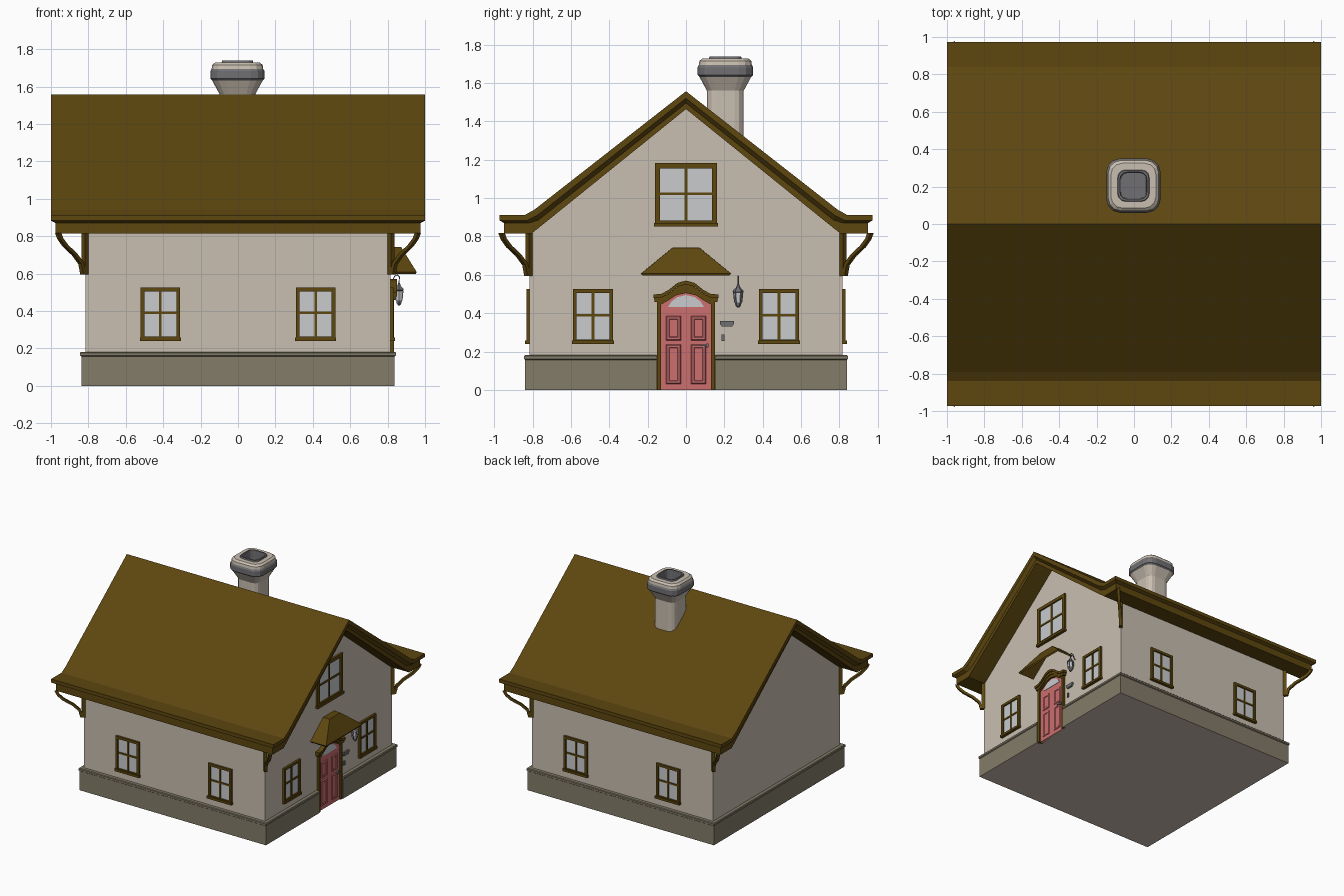
import bpy, bmesh, math
from mathutils import Vector

if "Cube" in bpy.data.objects:
    bpy.data.objects.remove(bpy.data.objects["Cube"])


def material(name, *rgb):
    lin = [((c / 255 + 0.055) / 1.055) ** 2.4 for c in rgb] + [1.0]
    m = bpy.data.materials.new(name)
    m.use_nodes = True
    m.diffuse_color = lin
    bsdf = next(n for n in m.node_tree.nodes if n.type == 'BSDF_PRINCIPLED')
    bsdf.inputs["Base Color"].default_value = lin
    return m


BROWN = material("brown_wood", 93, 70, 15)
PLASTER = material("cream_plaster", 202, 191, 177)
STONE = material("olive_stone", 131, 124, 105)
PINK = material("pink_paint", 204, 110, 110)
GLASS = material("pale_glass", 200, 203, 206)
GREY = material("grey_metal", 112, 112, 115)

WALL = 0.815
FRONT, RIGHT, BACK = 0, math.pi / 2, math.pi


def make(name, verts, faces, mats, indices=None, loc=(0, 0, 0), rot=0):
    mesh = bpy.data.meshes.new(name)
    mesh.from_pydata(verts, [], faces)
    for m in mats:
        mesh.materials.append(m)
    for i, p in enumerate(mesh.polygons):
        p.material_index = indices[i] if indices else 0
    bm = bmesh.new()
    bm.from_mesh(mesh)
    bmesh.ops.recalc_face_normals(bm, faces=bm.faces)
    bm.to_mesh(mesh)
    bm.free()
    ob = bpy.data.objects.new(name, mesh)
    ob.location, ob.rotation_euler = loc, (0, 0, rot)
    bpy.context.collection.objects.link(ob)
    return ob


def plate(name, polys, d0, d1, mat, loc=(0, 0, 0), rot=0):
    """Prisms from (u, z) outlines, standing out from a wall by d0 to d1."""
    verts, faces = [], []
    for poly in polys:
        b, n = len(verts), len(poly)
        verts += [(u, -d, z) for d in (d0, d1) for u, z in poly]
        faces += [list(range(b, b + n)), list(range(b + n, b + 2 * n))]
        faces += [(b + i, b + (i + 1) % n, b + n + (i + 1) % n, b + n + i) for i in range(n)]
    return make(name, verts, faces, [mat], None, loc, rot)


def rect(u0, u1, z0, z1):
    return [(u0, z0), (u1, z0), (u1, z1), (u0, z1)]


def strip(a, b):
    return [(a[i], a[i + 1], b[i + 1], b[i]) for i in range(len(a) - 1)]


def both(half):
    """Mirror a half outline that starts on the centre line."""
    return [(-u, z) for u, z in reversed(half[1:])] + half


def loft(name, rings, mats, bands, caps, loc=(0, 0, 0), rot=0):
    n = len(rings[0])
    verts = [v for r in rings for v in r]
    faces = [(k * n + i, k * n + (i + 1) % n, (k + 1) * n + (i + 1) % n, (k + 1) * n + i)
             for k in range(len(rings) - 1) for i in range(n)]
    index = [b for b in bands for i in range(n)]
    faces += [list(range(n)), list(range(len(verts) - n, len(verts)))]
    return make(name, verts, faces, mats, index + list(caps), loc, rot)


def wall_place(side, u, z=0):
    """Location on a wall; u runs to the right as seen from outside."""
    return Vector((u * math.cos(side) + WALL * math.sin(side),
                   u * math.sin(side) - WALL * math.cos(side), z))


# Walls with gables
gable = both([(0, 1.50), (WALL, 0.86), (WALL, 0.1)])
plate("walls", [gable], -WALL, WALL, PLASTER, rot=RIGHT)


# Stone plinth with a notch for the door
def footprint(h, z):
    n, d = 0.155, WALL + 0.002
    return [(x, y, z) for x, y in ((-h, -h), (h, -h), (h, -n), (d, -n), (d, n), (h, n), (h, h), (-h, h))]


loft("plinth", [footprint(h, z) for h, z in
     ((0.838, 0), (0.838, 0.157), (0.845, 0.162), (0.845, 0.176), (0.84, 0.181))],
     [STONE, PLASTER], [0] * 4, (1, 0))

# Roof: stepped layers with kicked-out eaves
levels = [both(h) for h in (
    [(0, 1.557), (0.79, 0.94), (0.84, 0.912), (0.972, 0.912)],
    [(0, 1.52), (0.775, 0.91), (0.83, 0.883), (0.972, 0.883)],
    [(0, 1.495), (0.77, 0.885), (0.82, 0.87), (0.948, 0.87)],
    [(0, 1.464), (0.77, 0.843), (0.806, 0.815), (0.948, 0.815)])]
loop = list(zip((1, 1, 0.975, 0.975), levels))
loop += [(-x, lv) for x, lv in reversed(loop)]
n = len(levels[0])
verts = [(x, y, z) for x, lv in loop for y, z in lv]
faces = [(k * n + i, k * n + i + 1, (k + 1) % 8 * n + i + 1, (k + 1) % 8 * n + i)
         for k in range(8) for i in range(n - 1)]
faces += [[j * n + e for j in (k, k + 1, 6 - k, 7 - k)] for e in (0, n - 1) for k in range(3)]
make("roof", verts, faces, [BROWN])


# Chimney
def soft_square(h, z):
    r, pts = 0.5 * h, []
    for q in range(4):
        cx, cy = [(1, 1), (-1, 1), (-1, -1), (1, -1)][q]
        for s in range(4):
            a = math.pi / 2 * (q + s / 3)
            pts.append((cx * (h - r) + r * math.cos(a), cy * (h - r) + r * math.sin(a), z))
    return pts


stack = [(0.096, 1.25), (0.096, 1.56), (0.135, 1.632), (0.145, 1.642), (0.145, 1.682), (0.138, 1.694),
         (0.135, 1.715), (0.12, 1.728), (0.085, 1.728), (0.082, 1.738), (0.072, 1.738), (0.068, 1.6)]
loft("chimney", [soft_square(h, z) for h, z in stack], [PLASTER, GREY],
     [0, 0, 1, 1, 1, 0, 0, 0, 1, 1, 1], (0, 1), (-0.003, 0.205, 0))


# Windows
def window(name, side, u, z0, z1, w, t):
    loc, h, mid = wall_place(side, u), w / 2, (z0 + z1) / 2 + 0.005
    plate(name + "_glass", [rect(-h + t / 2, h - t / 2, z0 + t / 2, z1 - t / 2)], -0.01, 0.004, GLASS, loc, side)
    frame = [rect(-h, -h + t, z0, z1), rect(h - t, h, z0, z1),
             rect(-h, h, z1 - t, z1), rect(-h, h, z0, z0 + t)]
    plate(name + "_frame", frame, -0.01, 0.016, BROWN, loc, side)
    plate(name + "_bars", [rect(-0.007, 0.007, z0, z1), rect(-h, h, mid - 0.007, mid + 0.007)],
          -0.01, 0.01, BROWN, loc, side)
    plate(name + "_sill", [rect(-h - 0.005, h + 0.005, z0 - 0.004, z0 + 0.014)], -0.01, 0.024, BROWN, loc, side)


for s in (-1, 1):
    tag = "left" if s > 0 else "right"
    window("front_window_" + tag, FRONT, s * 0.415, 0.244, 0.525, 0.21, 0.02)
    window("back_window_" + tag, BACK, s * 0.415, 0.244, 0.525, 0.21, 0.02)
    window("gable_window_" + tag, RIGHT, s * 0.485, 0.244, 0.525, 0.21, 0.02)
window("attic_window", RIGHT, 0, 0.855, 1.182, 0.325, 0.027)

# Door with arched head, raised panels and fan light
door_at = wall_place(RIGHT, 0)
head = [(0, 0.505), (0.05, 0.494), (0.1, 0.462), (0.131, 0.445), (0.131, 0)]
plate("door", [both(head)], -0.02, 0.006, PINK, door_at, RIGHT)
for s in (-1, 1):
    for z0, z1 in ((0.03, 0.238), (0.258, 0.387)):
        rings = []
        for g, d in ((0, 0.005), (0.006, 0.012), (0.016, 0.012), (0.02, 0.008)):
            rings.append([(u, -d, z) for u, z in rect(s * 0.065 - 0.04 + g, s * 0.065 + 0.04 - g, z0 + g, z1 - g)])
        loft("door_panel", rings, [PINK], [0] * 3, (0, 0), door_at, RIGHT)
fan = both([(0, 0.495), (0.045, 0.484), (0.075, 0.462), (0.094, 0.432)])
plate("door_fan_light", [fan], 0, 0.009, GLASS, door_at, RIGHT)
plate("door_handle", [rect(0.075, 0.118, 0.229, 0.236), rect(0.106, 0.118, 0.222, 0.243)],
      0, 0.02, GREY, door_at, RIGHT)

# Door surround and ogee cornice
outer = [(0, 0.545), (0.05, 0.53), (0.1, 0.495), (0.152, 0.48), (0.152, 0)]
plate("door_surround", strip(both(outer), both(head)), -0.02, 0.02, BROWN, door_at, RIGHT)
crown = [(0, 0.57), (0.045, 0.558), (0.09, 0.522), (0.13, 0.5), (0.17, 0.498)]
for drop0, drop1, depth in ((0, 0.02, 0.035), (0.02, 0.04, 0.027)):
    top = [(u * (1 - drop0), z - drop0) for u, z in crown]
    low = [(u * (1 - drop0 * 2), z - drop1) for u, z in crown]
    plate("door_cornice", strip(both(top), both(low)), -0.01, depth, BROWN, door_at, RIGHT)

# Door canopy: thin hipped shell
rim = [(-0.23, 0, 0.602), (-0.23, -0.138, 0.602), (0.23, -0.138, 0.602), (0.23, 0, 0.602)]
top = [(-0.068, 0, 0.735), (-0.068, -0.055, 0.735), (0.068, -0.055, 0.735), (0.068, 0, 0.735)]
canopy = make("door_canopy", rim + top, [(0, 1, 5, 4), (1, 2, 6, 5), (2, 3, 7, 6), (4, 5, 6, 7)],
              [BROWN], None, door_at, RIGHT)
shell = canopy.modifiers.new("thickness", 'SOLIDIFY')
shell.thickness, shell.offset = 0.014, 0

# Diagonal eave brackets on the four corners
r2 = math.sqrt(2)
arc_out = [(0.155, 0.818), (0.143, 0.785), (0.115, 0.745), (0.065, 0.698), (0.03, 0.65), (0.02, 0.595)]
arc_in = [(0.138, 0.818), (0.128, 0.79), (0.1, 0.752), (0.053, 0.708), (0.018, 0.66), (0.005, 0.595)]
shape = strip([(u * r2, z) for u, z in arc_out], [(u * r2, z) for u, z in arc_in])
shape.append(rect(-0.01, 0.018, 0.595, 0.82))
for k in range(4):
    a = math.pi / 4 + k * math.pi / 2
    plate("eave_bracket", shape, -0.012, 0.012, BROWN,
          (WALL * r2 * math.cos(a), WALL * r2 * math.sin(a), 0), a)

# Hanging lantern
lamp_at = wall_place(RIGHT, 0.272)
profile = [(0.006, 0.43), (0.014, 0.44), (0.018, 0.456), (0.024, 0.508), (0.029, 0.511),
           (0.026, 0.52), (0.012, 0.533), (0.005, 0.55)]
rings = [[(r * math.cos(i * math.pi / 3), r * math.sin(i * math.pi / 3) - 0.046, z) for i in range(6)]
         for r, z in profile]
loft("lantern", rings, [GREY, GLASS], [0, 0, 1, 0, 0, 0, 0], (0, 0), lamp_at, RIGHT)
for i in range(6):
    a = i * math.pi / 3
    c, s = math.cos(a), math.sin(a)
    bar = [[(r * c + du, r * s - 0.046 + dv, z) for du, dv in rect(-0.003, 0.003, -0.003, 0.003)]
           for r, z in profile[2:4]]
    loft("lantern_bar", bar, [GREY], [0], (0, 0), lamp_at, RIGHT)

path = bpy.data.curves.new("lantern_hook", 'CURVE')
path.dimensions, path.bevel_depth, path.bevel_resolution = '3D', 0.003, 1
path.materials.append(GREY)
line = path.splines.new('POLY')
hook = [(0, 0.55), (0.012, 0.562), (0.022, 0.585), (0.036, 0.594), (0.048, 0.582), (0.046, 0.545)]
line.points.add(len(hook) - 1)
for p, (d, z) in zip(line.points, hook):
    p.co = (0, -d, z, 1)
arm = bpy.data.objects.new("lantern_hook", path)
arm.location, arm.rotation_euler = lamp_at, (0, 0, RIGHT)
bpy.context.collection.objects.link(arm)

# Letter box and door bell
plate("letter_box", [[(0.178, 0.36), (0.178, 0.343), (0.187, 0.33), (0.24, 0.33), (0.249, 0.343), (0.249, 0.36)]],
      0, 0.012, GREY, door_at, RIGHT)
plate("door_bell", [rect(0.184, 0.201, 0.255, 0.288)], 0, 0.01, GREY, door_at, RIGHT)
